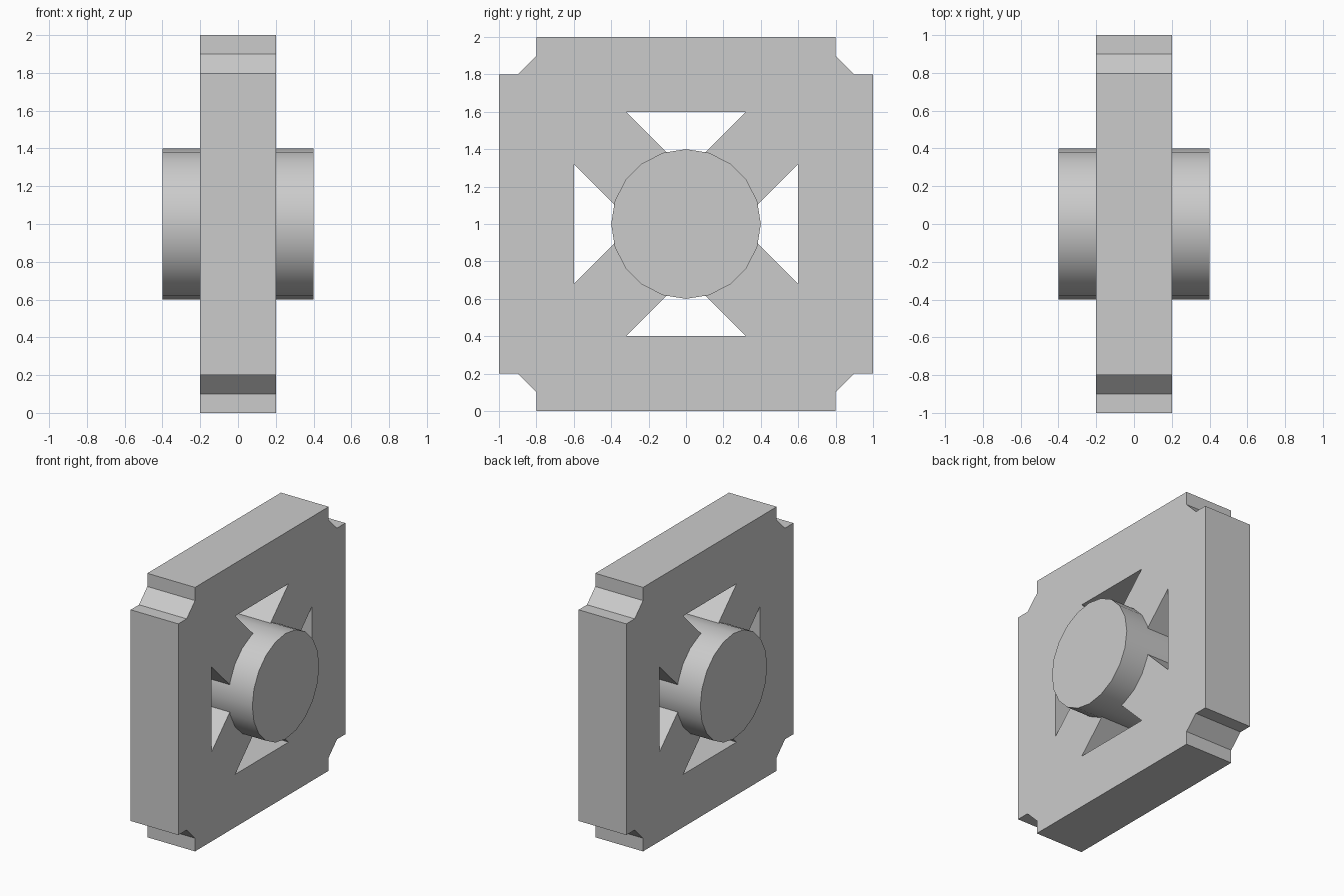
import bpy, bmesh
from math import pi
from mathutils import Vector, Matrix

if "Cube" in bpy.data.objects:
    bpy.data.objects.remove(bpy.data.objects["Cube"])

CENTRE = (0, 0, 1)


def four_way(points):
    """Repeat a list of 2D points at each quarter turn."""
    return [[Matrix.Rotation(k * pi / 2, 2) @ Vector(p) for p in points] for k in range(4)]


def plate(name, loops, half_depth):
    """Extruded plate in the YZ plane; inner loops become holes."""
    curve = bpy.data.curves.new(name + "_profile", 'CURVE')
    curve.dimensions = '2D'
    curve.fill_mode = 'BOTH'
    curve.extrude = half_depth
    for loop in loops:
        spline = curve.splines.new('POLY')
        spline.points.add(len(loop) - 1)
        for point, co in zip(spline.points, loop):
            point.co = (co[0], co[1], 0, 1)
        spline.use_cyclic_u = True
    temp = bpy.data.objects.new(name + "_temp", curve)
    bpy.context.collection.objects.link(temp)
    bpy.context.view_layer.update()
    mesh = bpy.data.meshes.new_from_object(
        temp.evaluated_get(bpy.context.evaluated_depsgraph_get()))
    bpy.data.objects.remove(temp)

    # Weld caps to walls and keep every face flat
    bm = bmesh.new()
    bm.from_mesh(mesh)
    bmesh.ops.remove_doubles(bm, verts=bm.verts, dist=1e-4)
    bmesh.ops.recalc_face_normals(bm, faces=bm.faces)
    for face in bm.faces:
        face.smooth = False
    bm.to_mesh(mesh)
    bm.free()
    mesh.name = name
    obj = bpy.data.objects.new(name, mesh)
    obj.location = CENTRE
    obj.rotation_euler = (pi / 2, 0, pi / 2)
    bpy.context.collection.objects.link(obj)
    return obj


# Square plate with notched corners and four windows between diagonal spokes
corner = [(1, 0.8), (0.9, 0.8), (0.8, 0.9), (0.8, 1)]
outline = [p for quarter in four_way(corner) for p in quarter]
windows = four_way([(-0.32, 0.6), (0, 0.28), (0.32, 0.6)])
plate("window_plate", [outline] + windows, 0.2)

# Round hub through the middle
bpy.ops.mesh.primitive_cylinder_add(vertices=20, radius=0.4, depth=0.8,
                                    location=CENTRE, rotation=(0, pi / 2, 0))
bpy.context.object.name = "hub"
bpy.ops.object.shade_smooth_by_angle()
